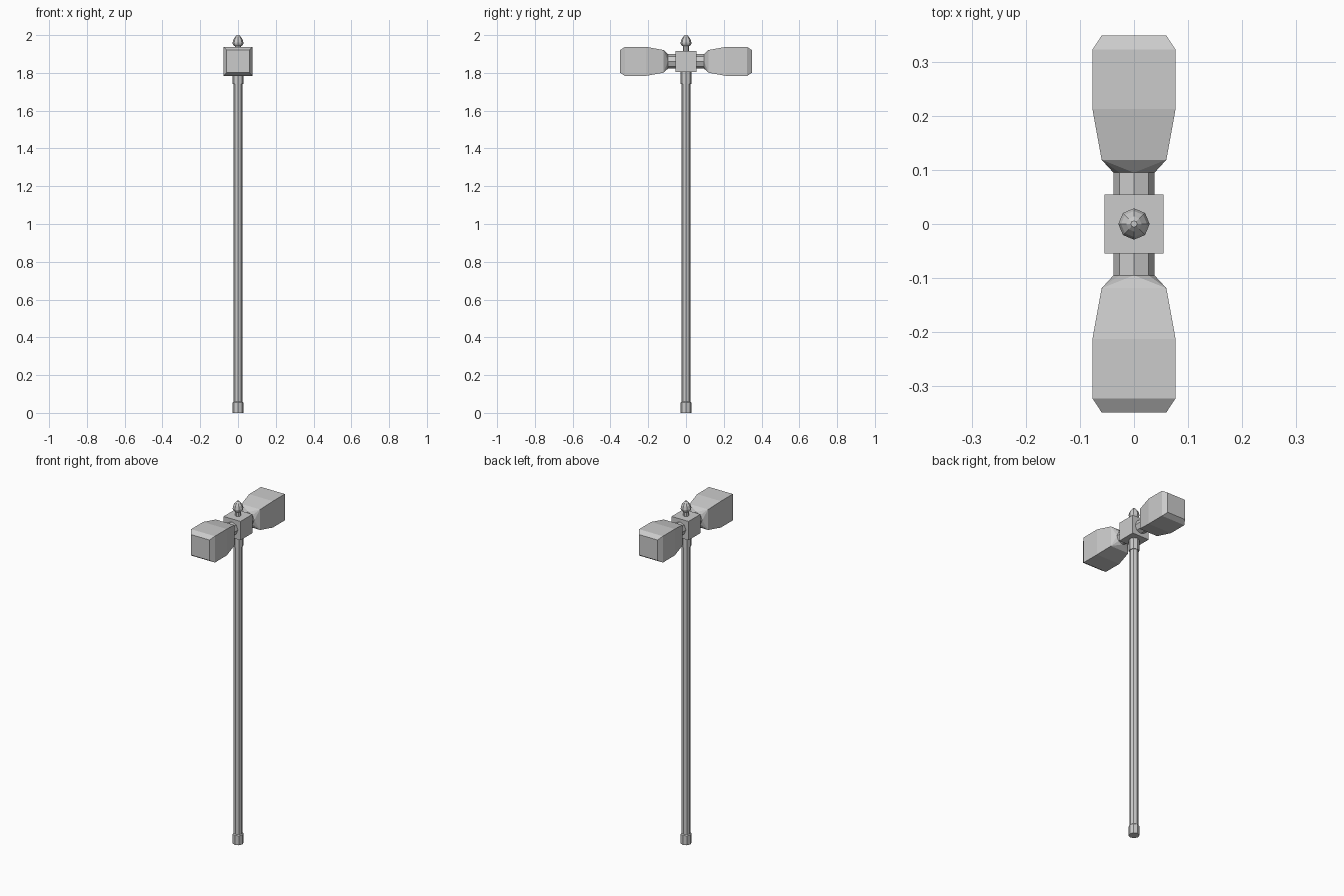
import bpy
import bmesh
from math import pi, sin, cos
from mathutils import Matrix

cube = bpy.data.objects.get("Cube")
if cube:
    bpy.data.objects.remove(cube, do_unlink=True)

GREY = (0.6, 0.6, 0.6, 1.0)
grey = bpy.data.materials.new("plain grey")
grey.use_nodes = True
grey.diffuse_color = GREY
grey.node_tree.nodes["Principled BSDF"].inputs["Base Color"].default_value = GREY

HEAD_Z = 1.861  # height of the hammer axis
SIDES = 8


def finish(name, bm):
    bmesh.ops.recalc_face_normals(bm, faces=bm.faces)
    mesh = bpy.data.meshes.new(name)
    bm.to_mesh(mesh)
    bm.free()
    mesh.materials.append(grey)
    obj = bpy.data.objects.new(name, mesh)
    bpy.context.collection.objects.link(obj)
    return obj


def turned(name, profile):
    """Closed eight-sided solid of (radius, z) rings around the z axis."""
    bm = bmesh.new()
    rings = [[bm.verts.new((r * cos(2 * pi * i / SIDES), r * sin(2 * pi * i / SIDES), z))
              for i in range(SIDES)] for r, z in profile]
    for low, high in zip(rings, rings[1:]):
        for i in range(SIDES):
            j = (i + 1) % SIDES
            bm.faces.new((low[i], low[j], high[j], high[i]))
    bm.faces.new(rings[0])
    bm.faces.new(rings[-1])
    return finish(name, bm)


def hammer_head(name, side):
    """Square tapered block whose inner end closes onto the round neck."""
    bm = bmesh.new()
    for half, y in ((0.06, 0.119), (0.077, 0.213), (0.077, 0.323), (0.06, 0.349)):
        for sx in (-1, 1):
            for sz in (-1, 1):
                bm.verts.new((sx * half, side * y, HEAD_Z + sz * half))
    for i in range(SIDES):
        a = 2 * pi * i / SIDES
        bm.verts.new((0.038 * cos(a), side * 0.095, HEAD_Z + 0.038 * sin(a)))
    bmesh.ops.convex_hull(bm, input=bm.verts)
    bmesh.ops.dissolve_limit(bm, angle_limit=0.01, verts=bm.verts, edges=bm.edges)
    return finish(name, bm)


# Shaft with its end collars
turned("shaft", [(0.024, 0.01), (0.024, 1.82)])
turned("bottom_collar", [(0.029, 0), (0.029, 0.055), (0.024, 0.06)])
turned("top_collar", [(0.029, 1.74), (0.029, 1.82)])

# Central block
bm = bmesh.new()
bmesh.ops.create_cube(bm, size=0.11, matrix=Matrix.Translation((0, 0, HEAD_Z)))
finish("hub", bm)

# Necks and striking heads, front and back
for label, side in (("front", -1), ("back", 1)):
    neck = turned(label + "_neck", [(0.038, 0.05), (0.038, 0.097)])
    neck.matrix_world = Matrix.Translation((0, 0, HEAD_Z)) @ Matrix.Rotation(-side * pi / 2, 4, "X")
    hammer_head(label + "_head", side)

# Finial on top
turned("finial_stem", [(0.016, 1.91), (0.016, 1.95)])
turned("finial", [(0.02, 1.942), (0.027, 1.95), (0.029, 1.96), (0.024, 1.978),
                  (0.014, 1.992), (0.006, 2.0)])
